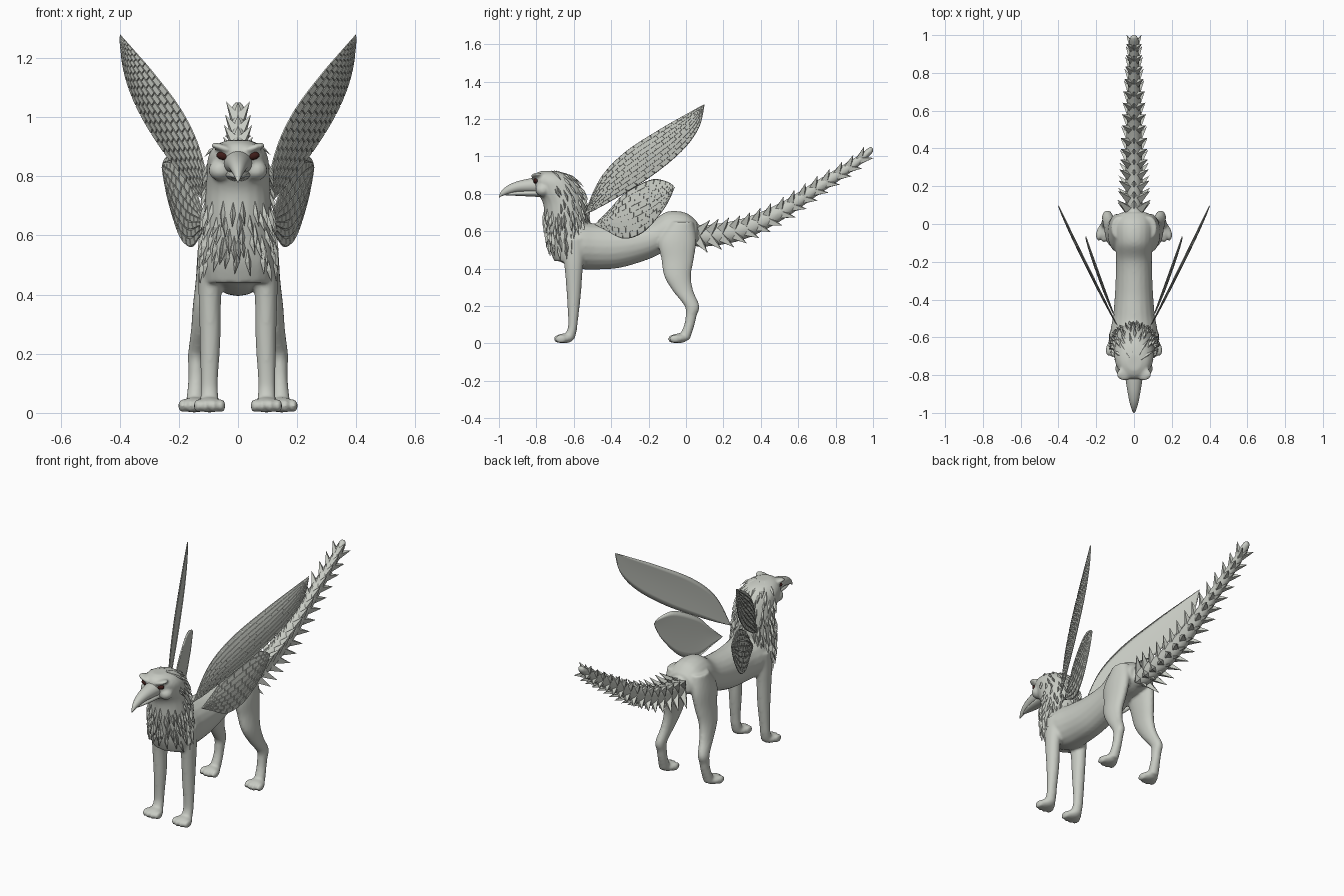
import bpy, bmesh, math, random
from mathutils import Vector, Matrix

random.seed(4)
cube = bpy.data.objects.get("Cube")
if cube:
    bpy.data.objects.remove(cube, do_unlink=True)


def material(name, rgb):
    m = bpy.data.materials.new(name)
    m.use_nodes = True
    m.diffuse_color = (*rgb, 1)
    m.node_tree.nodes["Principled BSDF"].inputs["Base Color"].default_value = (*rgb, 1)
    return m


STONE = material("stone grey", (0.58, 0.6, 0.55))
EYE = material("dark red eye", (0.05, 0.012, 0.01))


def finish(name, bm, mat=STONE, smooth=True, mirror=False):
    bmesh.ops.recalc_face_normals(bm, faces=bm.faces)
    mesh = bpy.data.meshes.new(name)
    bm.to_mesh(mesh)
    bm.free()
    mesh.materials.append(mat)
    for p in mesh.polygons:
        p.use_smooth = smooth
    ob = bpy.data.objects.new(name, mesh)
    bpy.context.collection.objects.link(ob)
    if mirror:
        ob.modifiers.new("Mirror", "MIRROR").use_mirror_merge = False
    return ob


def spline(pts, n=6):
    """Catmull-Rom curve through tuples of any size."""
    out = []
    for i in range(len(pts) - 1):
        a, b = pts[max(i - 1, 0)], pts[i]
        c, d = pts[i + 1], pts[min(i + 2, len(pts) - 1)]
        for k in range(n):
            t = k / n
            out.append(tuple(q + t / 2 * (r - p + t * (2*p - 5*q + 4*r - s + t * (3*q - p - 3*r + s)))
                             for p, q, r, s in zip(a, b, c, d)))
    return out + [pts[-1]]


def loft(bm, rows, axis, n=6, sides=20):
    """Elliptic tube; row = x, y, z, x radius, second radius; rings across the axis."""
    side = Vector((0, 0, 1)) if axis == "y" else Vector((0, 1, 0))
    rings = []
    for x, y, z, ra, rb in spline(rows, n):
        rings.append([bm.verts.new(Vector((x + ra * math.cos(a), y, z)) + side * rb * math.sin(a))
                      for a in (2 * math.pi * k / sides for k in range(sides))])
    for r, s in zip(rings, rings[1:]):
        for k in range(sides):
            bm.faces.new((r[k], r[k - 1], s[k - 1], s[k]))
    bm.faces.new(rings[0])
    bm.faces.new(rings[-1])


def ball(bm, centre, radii, roll=0):
    m = Matrix.Translation(centre) @ Matrix.Rotation(roll, 4, "Y") @ Matrix.Diagonal((*radii, 1))
    bmesh.ops.create_uvsphere(bm, u_segments=20, v_segments=12, radius=1, matrix=m)


# Body: torso, neck, head, legs and tail core fused into one skin
TORSO = [(0, -.70, .53, .05, .06), (0, -.66, .53, .10, .10), (0, -.58, .525, .125, .125),
         (0, -.48, .518, .11, .123), (0, -.35, .52, .10, .115), (0, -.2, .55, .095, .10),
         (0, -.1, .60, .10, .105), (0, 0, .605, .10, .093), (0, .06, .59, .075, .06)]
NECK = [(0, -.62, .44, .115, .085), (0, -.63, .5, .123, .098), (0, -.635, .56, .122, .105),
        (0, -.64, .65, .115, .115), (0, -.65, .75, .11, .115), (0, -.68, .82, .106, .125),
        (0, -.705, .87, .1, .12), (0, -.72, .905, .075, .09), (0, -.735, .922, .035, .04)]
FORE_LEG = [(.08, -.60, .56, .05, .07), (.092, -.60, .45, .042, .055), (.095, -.60, .38, .038, .047),
            (.094, -.60, .25, .035, .037), (.097, -.604, .12, .03, .026), (.097, -.61, .07, .03, .026),
            (.096, -.63, .025, .033, .035)]
HIND_LEG = [(.075, -.02, .65, .045, .06), (.088, -.045, .55, .048, .1), (.10, -.045, .45, .043, .087),
            (.115, -.045, .36, .038, .072), (.127, -.015, .28, .032, .055), (.14, .032, .2, .029, .04),
            (.141, .028, .15, .027, .03), (.142, .018, .1, .027, .028), (.145, .0, .05, .03, .03),
            (.147, -.01, .02, .03, .03)]
TAIL = [(0, .0, .59, .05, .06), (0, .1, .575, .045, .058), (0, .3, .61, .045, .058),
        (0, .5, .70, .04, .05), (0, .7, .83, .033, .042), (0, .9, .96, .026, .032),
        (0, .98, 1.025, .024, .024), (0, 1.0, 1.035, .012, .012)]
bm = bmesh.new()
loft(bm, TORSO, "y")
loft(bm, NECK, "z")
loft(bm, TAIL, "y")
for s in (1, -1):
    for leg, fx, fy in ((FORE_LEG, .096, -.65), (HIND_LEG, .148, -.04)):
        loft(bm, [(s * r[0], *r[1:]) for r in leg], "z")
        ball(bm, (s * fx, fy, .027), (.048, .05, .026))
        for i in (-1.5, -.5, .5, 1.5):
            ball(bm, (s * fx + i * .026, fy - .03 + abs(i) * .008, .024), (.015, .032, .023))
    ball(bm, (s * .05, -.795, .895), (.045, .035, .013), -s * .3)    # brow
    ball(bm, (s * .06, -.765, .82), (.04, .04, .035))               # cheek
body = finish("body", bm)
remesh = body.modifiers.new("Fuse", "REMESH")
remesh.mode, remesh.voxel_size, remesh.use_smooth_shade = "VOXEL", .008, True
soft = body.modifiers.new("Soften", "SMOOTH")
soft.factor, soft.iterations = .5, 5

# Eyes
bm = bmesh.new()
ball(bm, (.05, -.803, .869), (.023, .013, .014), -.15)
finish("eyes", bm, EYE, mirror=True)

# Beak, hooked upper half over a shorter lower half
bm = bmesh.new()
loft(bm, [(0, -.78, .845, .05, .045), (0, -.84, .843, .042, .038), (0, -.9, .837, .032, .03),
          (0, -.95, .822, .022, .024), (0, -.985, .802, .011, .015), (0, -1.0, .783, .003, .005)], "y")
finish("upper_beak", bm)
bm = bmesh.new()
loft(bm, [(0, -.78, .805, .042, .022), (0, -.86, .803, .033, .016), (0, -.92, .801, .022, .011),
          (0, -.965, .796, .006, .004)], "y")
finish("lower_beak", bm)

# Neck and head feathers, overlapping pointed plates following the neck
DENSE = spline(NECK, 14)


def on_neck(z, a, lift):
    _, y, zz, rx, ry = min(DENSE, key=lambda r: abs(r[2] - z))
    z = min(z, .925)
    return Vector(((rx + lift) * math.sin(a), y - (ry + lift) * math.cos(a), z))


bm = bmesh.new()
z, row = .53, 0
while z < .93:
    length = .085 if z < .72 else .06
    count = 18 if z < .88 else 12
    for k in range(count):
        a = (k + .5 * (row % 2)) * 2 * math.pi / count + random.uniform(-.08, .08)
        front = abs((a + math.pi) % (2 * math.pi) - math.pi)
        if front < (0 if z < .74 else 1.35 if z < .87 else 1.7):
            continue
        top = z + random.uniform(-.012, .012) + (.03 if front < .8 and z < .6 else 0)
        end = top - length * random.uniform(.85, 1.15)
        mid, half = (top + end) / 2, 2.3 / count * (1.3 if z < .72 else .9)
        root, left, ridge, right, tip = [bm.verts.new(on_neck(*p)) for p in (
            (top, a, -.002), (mid, a - half / 2, .001), (mid, a, .013),
            (mid, a + half / 2, .001), (end, a + random.uniform(-.06, .06), .015))]
        for tri in ((root, left, ridge), (root, ridge, right), (left, tip, ridge), (ridge, tip, right),
                    (root, tip, left), (root, right, tip)):
            bm.faces.new(tri)
    z += .036
    row += 1
finish("neck_feathers", bm, smooth=False)

# Tail spikes: swept blades in four diagonal rows with small ridges between
path = [Vector(p[:3]) for p in spline(TAIL, 20)]
bm = bmesh.new()
RINGS = 15
for i in range(RINGS):
    f = i / (RINGS - 1)
    y = .07 + .87 * f
    j = min(range(1, len(path) - 1), key=lambda n: abs(path[n].y - y))
    along = (path[j + 1] - path[j - 1]).normalized()
    side = Vector((1, 0, 0))
    up = side.cross(along)
    for k in range(8):
        main = k % 2 == 1
        reach = (.125 - .068 * f) * (1 if main else .68)
        a = k * math.pi / 4
        out = side * math.cos(a) + up * math.sin(a)
        if k in (0, 4):
            continue
        across = out.cross(along) * (.036 - .016 * f)
        core = path[j] + out * (.03 - .014 * f)
        tip = bm.verts.new(path[j] + out * reach + along * .05)
        base = [bm.verts.new(core + d) for d in (-along * .045, across, along * .025, -across)]
        for n in range(4):
            bm.faces.new((base[n], base[n - 1], tip))
        bm.faces.new(base)
finish("tail_spikes", bm, smooth=False)


# Wings: thin lens-shaped blades with raised brickwork cells on the outer face
def wing(name, upper, lower, x0, y0, slope, rows, cols):
    up, low = spline(upper, 8), spline(lower, 8)
    out = Vector((1, -slope, 0)).normalized()

    def at(u, v, lift):
        s = u * (len(up) - 1)
        i = min(int(s), len(up) - 2)
        t = s - i
        edge = [Vector(c[i]).lerp(Vector(c[i + 1]), t) for c in (up, low)]
        y, z = edge[0].lerp(edge[1], v)
        bow = math.sin(math.pi * v) * math.sin(math.pi * u)
        return Vector((x0 + slope * (y - y0), y, z)) + out * (bow * (.008 + lift))

    bm = bmesh.new()
    nu, nv = 32, 8
    for lift in (.004, -.004):
        grid = [[bm.verts.new(at(i / nu, j / nv, lift)) for j in range(nv + 1)] for i in range(nu + 1)]
        for i in range(nu):
            for j in range(nv):
                bm.faces.new((grid[i][j], grid[i + 1][j], grid[i + 1][j + 1], grid[i][j + 1]))
    bmesh.ops.remove_doubles(bm, verts=bm.verts, dist=.0002)
    bmesh.ops.dissolve_degenerate(bm, edges=bm.edges, dist=.0002)
    finish(name, bm, mirror=True)

    bm = bmesh.new()
    for j in range(rows):
        for i in range(1, cols - 1):
            u = (i + .5 * (j % 2)) / cols
            u1, v, v1 = u + .88 / cols, (j + .08) / rows, (j + .92) / rows
            corners = [(u, v), (u1, v), (u1, v1), (u, v1)]
            foot = [bm.verts.new(at(*c, .003)) for c in corners]
            top = [bm.verts.new(at(*c, .004) + out * .004) for c in corners]
            bm.faces.new(top)
            for n in range(4):
                bm.faces.new((foot[n], foot[n - 1], top[n - 1], top[n]))
    finish(name + "_cells", bm, smooth=False, mirror=True)


wing("fore_wings",
     [(-.545, .685), (-.46, .88), (-.33, 1.02), (-.14, 1.145), (.0, 1.225), (.10, 1.28)],
     [(-.545, .685), (-.41, .755), (-.19, .89), (-.02, 1.03), (.07, 1.155), (.10, 1.28)],
     .095, -.52, .49, 8, 22)
wing("hind_wings",
     [(-.49, .635), (-.41, .715), (-.33, .80), (-.19, .875), (-.1, .865), (-.06, .835)],
     [(-.49, .635), (-.43, .605), (-.33, .56), (-.22, .60), (-.11, .73), (-.06, .835)],
     .1, -.49, .36, 8, 14)
